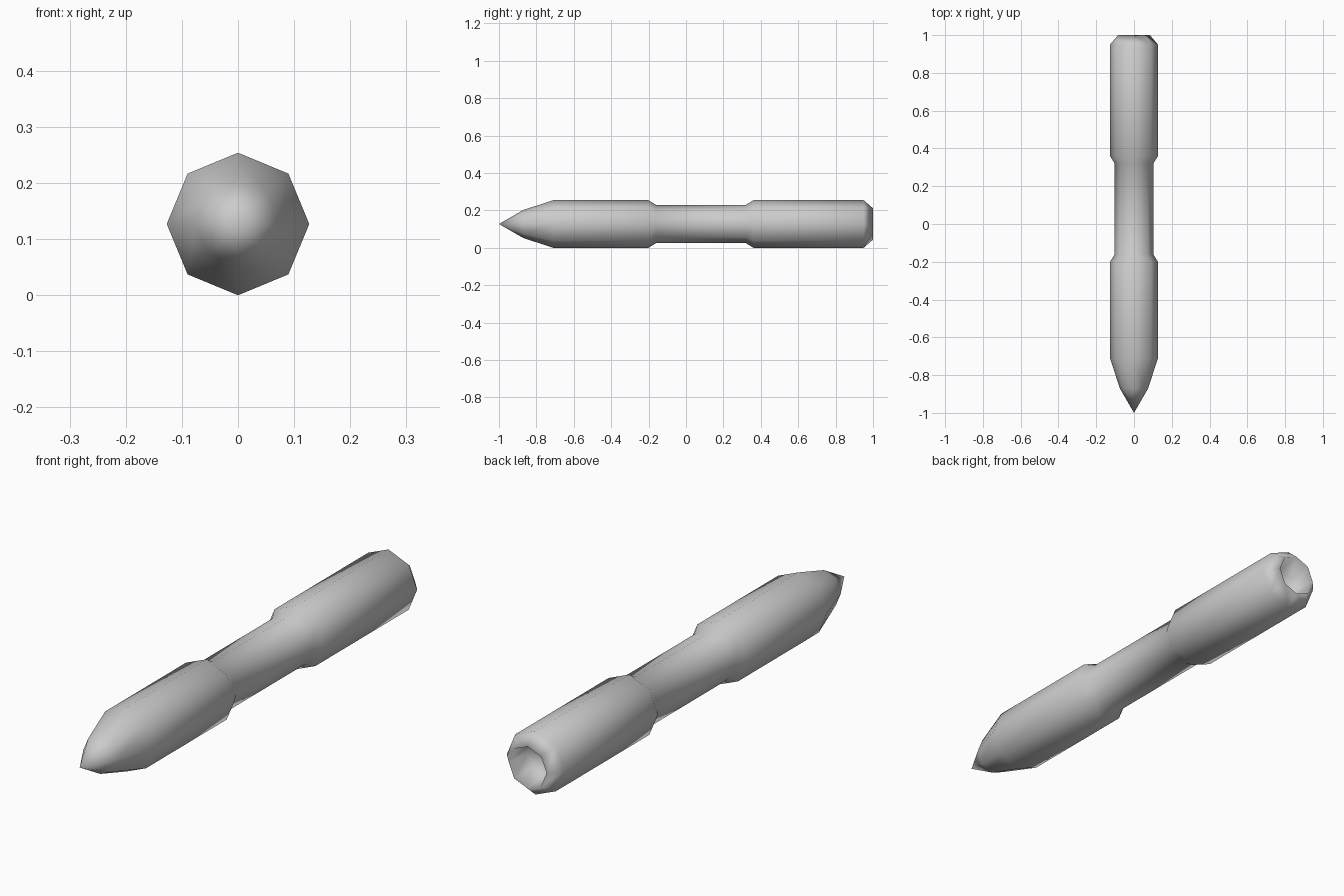
import bpy, bmesh, math

cube = bpy.data.objects.get("Cube")
if cube:
    bpy.data.objects.remove(cube, do_unlink=True)

SIDES = 8
RADIUS = 0.127

# Single flat grey
grey = bpy.data.materials.new("light_grey")
grey.use_nodes = True
colour = (0.6, 0.6, 0.6, 1)
grey.diffuse_color = colour
grey.node_tree.nodes["Principled BSDF"].inputs["Base Color"].default_value = colour

# Lathe profile as (y, radius): nose, front barrel, waist, rear barrel, socket
profile = [
    (-0.87, 0.075), (-0.71, RADIUS), (-0.2, RADIUS), (-0.16, 0.102),
    (0.32, 0.102), (0.36, RADIUS), (0.95, RADIUS), (1.0, 0.084),
    (0.9, 0.07),
]

bm = bmesh.new()


def ring(y, r):
    angles = [math.tau * i / SIDES for i in range(SIDES)]
    return [bm.verts.new((r * math.cos(a), y, RADIUS + r * math.sin(a))) for a in angles]


rings = [ring(y, r) for y, r in profile]

# Pointed nose
tip = bm.verts.new((0, -1, RADIUS))
for i in range(SIDES):
    bm.faces.new((tip, rings[0][i], rings[0][(i + 1) % SIDES]))

# Walls between successive rings
for a, b in zip(rings, rings[1:]):
    for i in range(SIDES):
        j = (i + 1) % SIDES
        bm.faces.new((a[i], b[i], b[j], a[j]))

# Socket floor
bm.faces.new(rings[-1])
bmesh.ops.recalc_face_normals(bm, faces=bm.faces)

mesh = bpy.data.meshes.new("pointed_rod")
bm.to_mesh(mesh)
bm.free()
mesh.materials.append(grey)
mesh.shade_smooth()
rod = bpy.data.objects.new("pointed_rod", mesh)
bpy.context.scene.collection.objects.link(rod)
